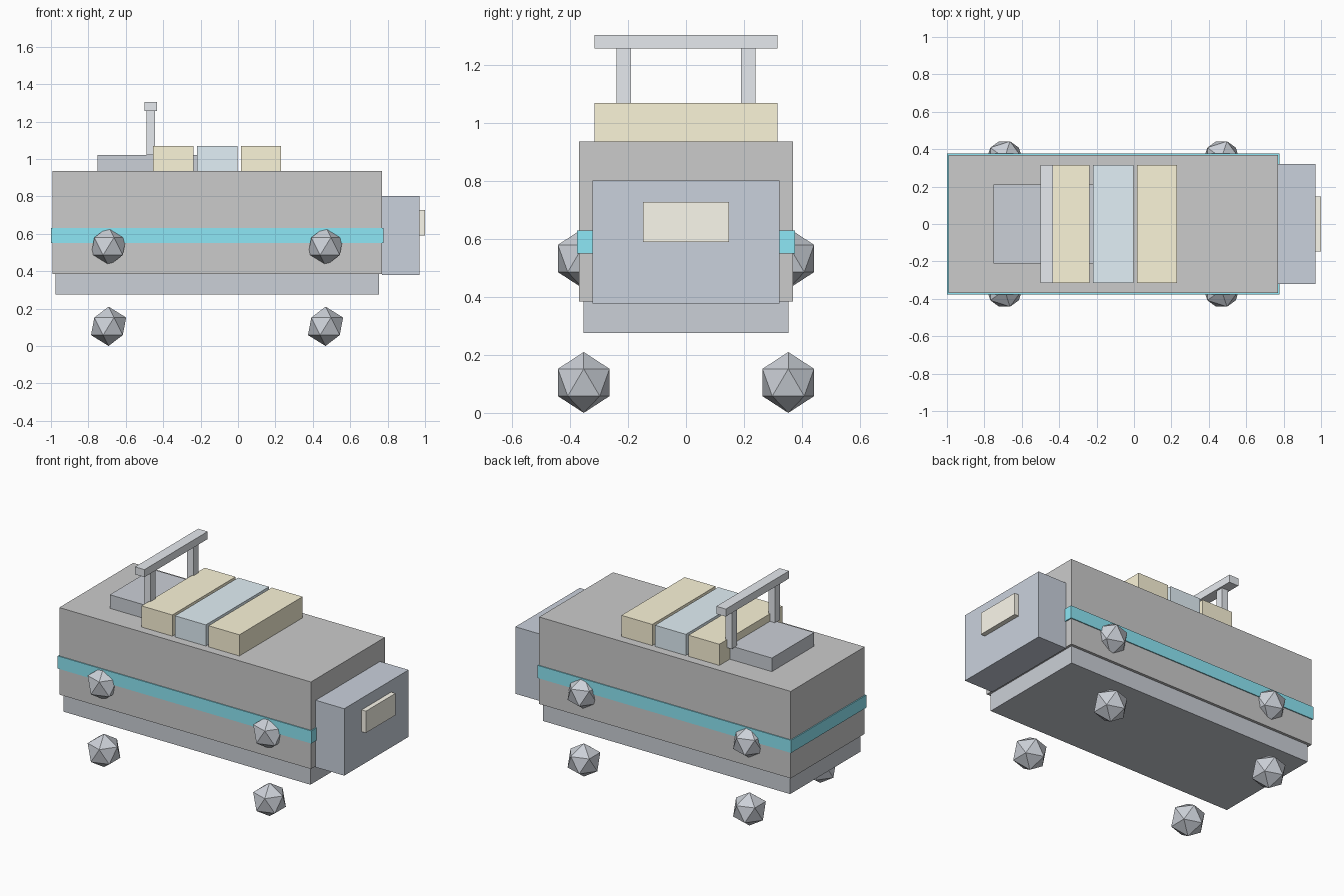
import bpy

if "Cube" in bpy.data.objects:
    bpy.data.objects.remove(bpy.data.objects["Cube"])


def material(name, rgb):
    m = bpy.data.materials.new(name)
    m.diffuse_color = (*rgb, 1)
    m.use_nodes = True
    m.node_tree.nodes["Principled BSDF"].inputs["Base Color"].default_value = m.diffuse_color
    return m


slate = material("slate", (0.60, 0.63, 0.68))
cab_blue = material("cab_blue", (0.59, 0.64, 0.72))
cyan = material("cyan", (0.27, 0.80, 0.92))
sand = material("sand", (0.97, 0.91, 0.69))
sky = material("sky", (0.76, 0.87, 0.93))
cream = material("cream", (0.97, 0.94, 0.84))
steel = material("steel", (0.79, 0.82, 0.86))


def box(name, x, y, z, mat=None):
    """Box from (min, max) ranges on each axis."""
    ranges = (x, y, z)
    bpy.ops.mesh.primitive_cube_add(size=1, location=[(a + b) / 2 for a, b in ranges])
    ob = bpy.context.object
    ob.name = name
    ob.scale = [b - a for a, b in ranges]
    bpy.ops.object.transform_apply(location=False, rotation=False, scale=True)
    if mat:
        ob.data.materials.append(mat)
    return ob


def sym(half):
    return (-half, half)


# Hull, lower chassis and the stripe wrapped around the hull
box("hull", (-0.993, 0.77), sym(0.37), (0.385, 0.936))
box("chassis", (-0.977, 0.755), sym(0.353), (0.275, 0.385), slate)
box("stripe", (-1.0, 0.777), sym(0.376), (0.55, 0.63), cyan)

# Cab with windscreen
box("cab", (0.77, 0.97), sym(0.322), (0.378, 0.802), cab_blue)
box("windscreen", (0.965, 1.0), sym(0.148), (0.59, 0.728), cream)

# Roof plate and cargo crates
box("roof_plate", (-0.75, -0.22), sym(0.212), (0.936, 1.022), slate)
for i, (x0, mat) in enumerate(((-0.455, sand), (-0.22, sky), (0.015, sand))):
    box(f"crate_{i + 1}", (x0, x0 + 0.216), sym(0.316), (0.936, 1.07), mat)

# Roof bar on two posts
box("roof_bar", (-0.50, -0.434), sym(0.316), (1.257, 1.305), steel)
for side, y in (("left", 0.215), ("right", -0.215)):
    box(f"bar_post_{side}", (-0.489, -0.445), (y - 0.025, y + 0.025), (1.02, 1.257), steel)

# Faceted ball wheels below, matching faceted pods on the sides
for part, z in (("wheel", 0.105), ("side_pod", 0.533)):
    for end, x in (("rear", -0.692), ("front", 0.468)):
        for side, y in (("left", 0.353), ("right", -0.353)):
            bpy.ops.mesh.primitive_ico_sphere_add(subdivisions=1, radius=0.105, location=(x, y, z))
            ob = bpy.context.object
            ob.name = f"{part}_{end}_{side}"
            ob.data.materials.append(slate)
